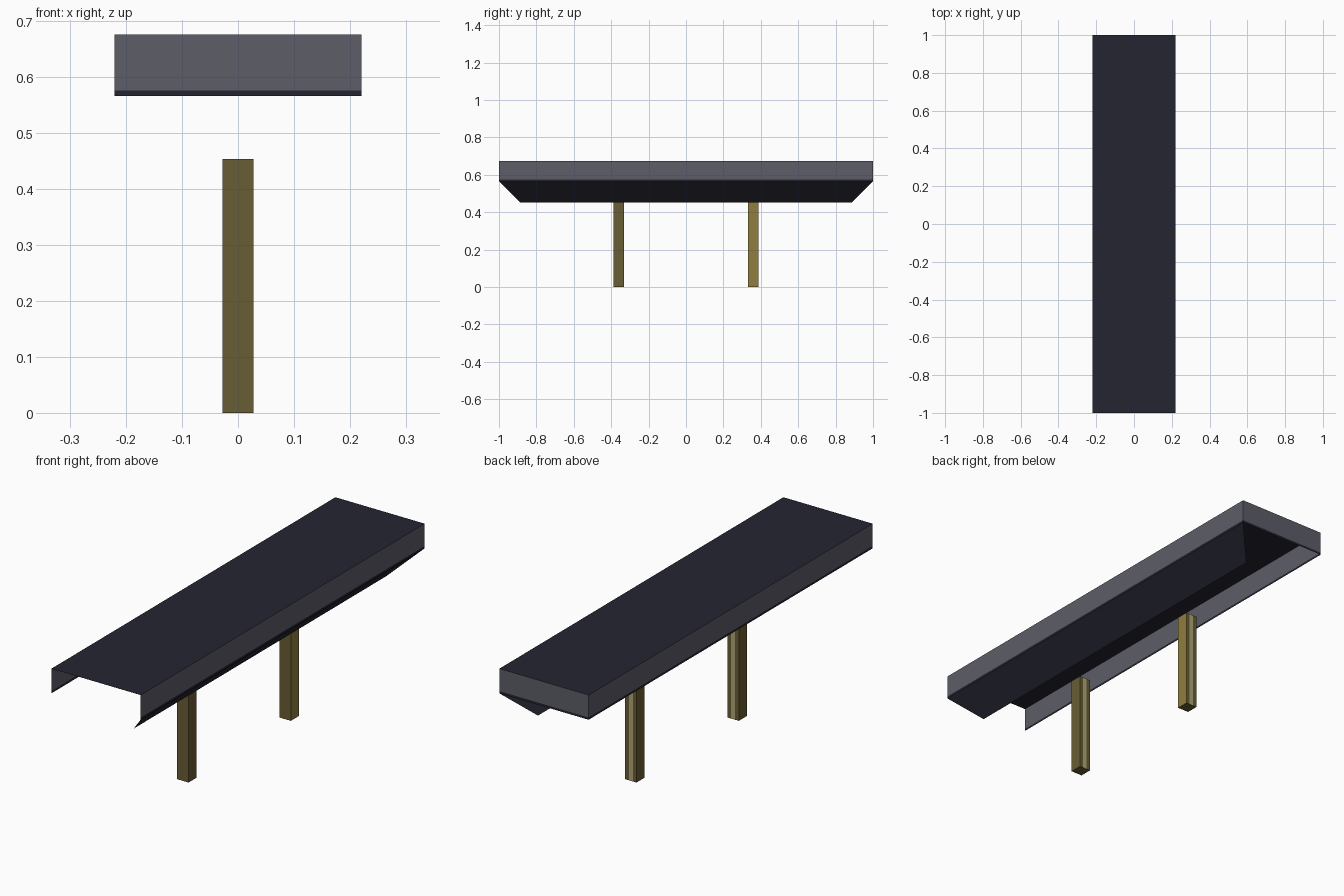
import bpy
import bmesh
from mathutils import Vector

cube = bpy.data.objects.get("Cube")
if cube:
    bpy.data.objects.remove(cube, do_unlink=True)


def material(name, rgb):
    mat = bpy.data.materials.new(name)
    mat.use_nodes = True
    mat.diffuse_color = (*rgb, 1)
    mat.node_tree.nodes["Principled BSDF"].inputs["Base Color"].default_value = (*rgb, 1)
    return mat


navy = material("dark_navy", (0.018, 0.018, 0.031))
grey = material("slate_grey", (0.11, 0.11, 0.14))
olive = material("dark_olive", (0.14, 0.11, 0.035))
yellow = material("mustard", (0.28, 0.21, 0.05))
pale = material("pale_mustard", (0.44, 0.39, 0.19))

W, L = 0.22, 1.0                 # half width and half length of the canopy
TOP, RIM, LOW = 0.675, 0.565, 0.453
DROP = RIM - LOW                 # inward run of the sloped panel
TRIM = RIM + 0.01                # top of the dark trim on the panels


def finish(name, bm, mats):
    mesh = bpy.data.meshes.new(name)
    bm.to_mesh(mesh)
    bm.free()
    for mat in mats:
        mesh.materials.append(mat)
    obj = bpy.data.objects.new(name, mesh)
    bpy.context.collection.objects.link(obj)
    return obj


def cut(bm, point, normal):
    bmesh.ops.bisect_plane(bm, geom=bm.verts[:] + bm.edges[:] + bm.faces[:],
                           plane_co=point, plane_no=normal)


def sheet(name, corners, mats, trimmed=False):
    bm = bmesh.new()
    bm.faces.new([bm.verts.new(c) for c in corners])
    if trimmed:
        cut(bm, (0, 0, TRIM), (0, 0, 1))
        for face in bm.faces:
            face.material_index = int(face.calc_center_median().z < TRIM)
    return finish(name, bm, mats)


# Canopy: flat roof, two long sides and one closed end
sheet("roof", [(-W, -L, TOP), (W, -L, TOP), (W, L, TOP), (-W, L, TOP)], [navy])
sheet("left_side", [(W, -L, RIM), (W, L, RIM), (W, L, TOP), (W, -L, TOP)],
      [grey, navy], True)
sheet("right_side", [(-W, L, RIM), (-W, -L, RIM), (-W, -L, TOP), (-W, L, TOP)],
      [grey, navy], True)
sheet("back_end", [(W, L, RIM), (-W, L, RIM), (-W, L, TOP), (W, L, TOP)],
      [grey, navy], True)

# Mitred panel sloping inward under the left side
sheet("sloped_panel", [(W, L, RIM), (W, -L, RIM),
                       (W - DROP, -L + DROP, LOW), (W - DROP, L - DROP, LOW)], [navy])


# Square posts with a pale stripe down the back face
def post(name, y, left_index):
    half = 0.028
    bm = bmesh.new()
    bmesh.ops.create_cube(bm, size=1)
    bmesh.ops.scale(bm, vec=(2 * half, 2 * half, LOW), verts=bm.verts)
    bmesh.ops.translate(bm, vec=Vector((0, y, LOW / 2)), verts=bm.verts)
    for x in (-0.01, 0.01):
        cut(bm, (x, 0, 0), (1, 0, 0))
    bm.normal_update()
    for face in bm.faces:
        if face.normal.y > 0.9:
            face.material_index = 2 if abs(face.calc_center_median().x) < 0.01 else 0
        elif face.normal.x > 0.9:
            face.material_index = left_index
    return finish(name, bm, [olive, yellow, pale])


post("front_post", -0.36, 0)
post("back_post", 0.36, 1)
